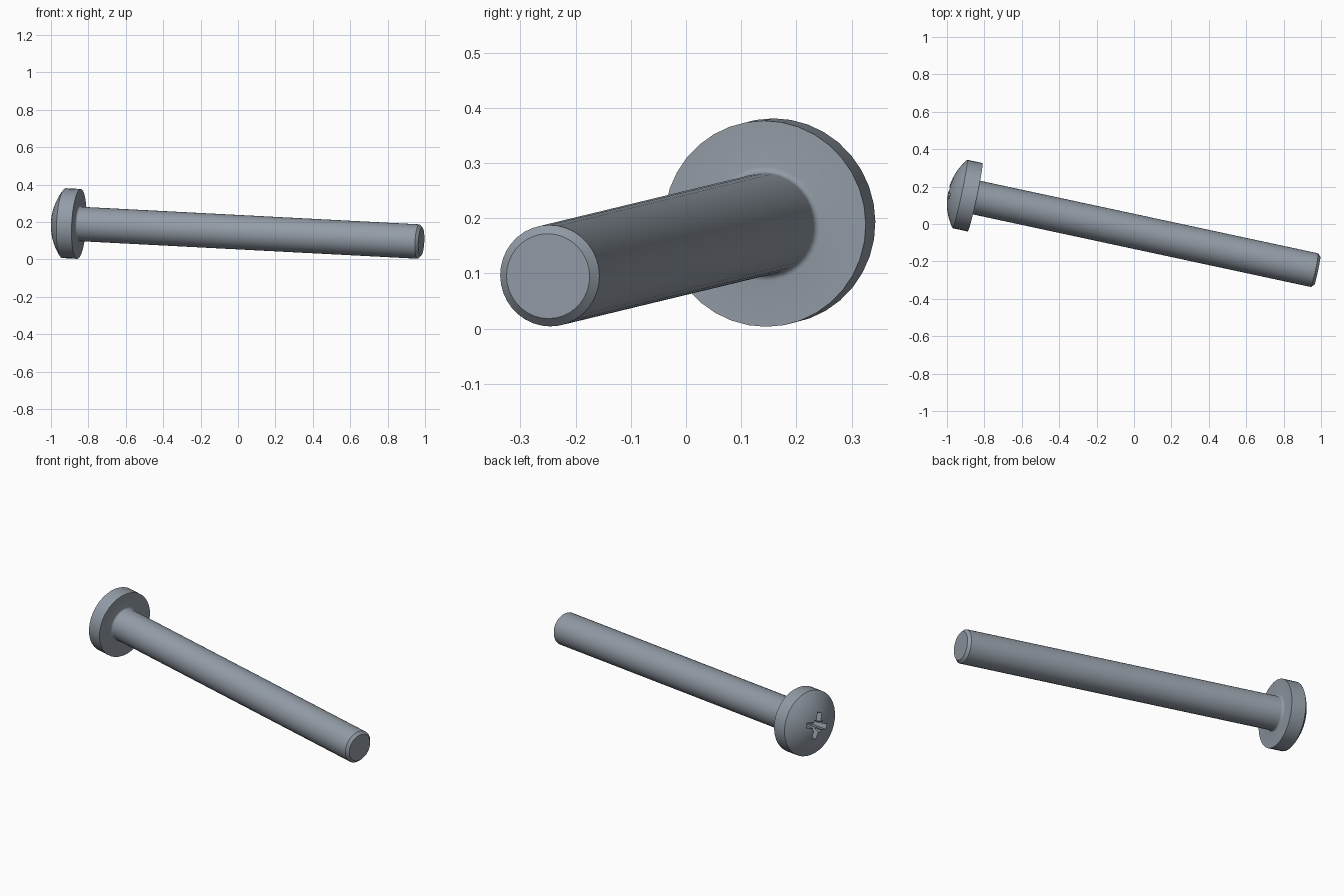
import bpy
import bmesh
from math import sin, cos, pi, asin, radians
from mathutils import Vector, Matrix

cube = bpy.data.objects.get("Cube")
if cube:
    bpy.data.objects.remove(cube, do_unlink=True)

steel = bpy.data.materials.new("steel_grey")
steel.use_nodes = True
COLOUR = (0.29, 0.33, 0.38, 1)
steel.diffuse_color = COLOUR
steel.node_tree.nodes["Principled BSDF"].inputs["Base Color"].default_value = COLOUR

# Screw axis, from the underside of the head to the tip
seat = Vector((-0.85, 0.143, 0.19))
tip = Vector((0.98, -0.25, 0.095))
axis = tip - seat
length = axis.length
place = Matrix.Translation(seat) @ axis.to_track_quat('Z', 'Y').to_matrix().to_4x4()

HEAD_R, SHANK_R, RIM, DOME = 0.187, 0.092, 0.083, 0.064
SEGMENTS = 36
FILLET, CHAMFER = 0.012, 0.015


def make_object(name, bm):
    mesh = bpy.data.meshes.new(name)
    bm.normal_update()
    bm.to_mesh(mesh)
    bm.free()
    mesh.materials.append(steel)
    obj = bpy.data.objects.new(name, mesh)
    obj.matrix_world = place
    bpy.context.collection.objects.link(obj)
    return obj


def lathe(name, profile):
    """Spin (radius, height) points about the screw axis."""
    bm = bmesh.new()
    verts = [bm.verts.new((r, 0, z)) for r, z in profile]
    edges = [bm.edges.new(pair) for pair in zip(verts, verts[1:])]
    bmesh.ops.spin(bm, geom=verts + edges, cent=(0, 0, 0), axis=(0, 0, 1),
                   angle=2 * pi, steps=SEGMENTS)
    bmesh.ops.remove_doubles(bm, verts=bm.verts, dist=0.0001)
    bmesh.ops.recalc_face_normals(bm, faces=bm.faces)
    return make_object(name, bm)


def recess_bar(half_length, half_width, depth, angle):
    """Tapered bar that cuts two opposite wings of the drive recess."""
    bm = bmesh.new()
    bmesh.ops.create_cube(bm, size=2)
    top = -RIM - DOME - 0.02
    for v in bm.verts:
        outer = v.co.z < 0
        taper = 1 if outer else 0.6
        v.co = (v.co.x * half_length * taper, v.co.y * half_width * taper,
                top if outer else top + 0.02 + depth)
    bmesh.ops.rotate(bm, verts=bm.verts, matrix=Matrix.Rotation(angle, 3, 'Z'))
    bmesh.ops.recalc_face_normals(bm, faces=bm.faces)
    cutter = make_object("recess_cutter", bm)
    cutter.hide_render = True
    return cutter


# One profile: domed head, straight rim, flat seat, fillet, shank, chamfer
dome_r = (HEAD_R ** 2 + DOME ** 2) / (2 * DOME)
sweep = asin(HEAD_R / dome_r)
centre = dome_r - RIM - DOME
profile = [(dome_r * sin(sweep * i / 8), centre - dome_r * cos(sweep * i / 8))
           for i in range(9)]
profile.append((HEAD_R, 0))
for i in range(5):
    a = i / 4 * pi / 2
    profile.append((SHANK_R + FILLET * (1 - sin(a)), FILLET * (1 - cos(a))))
profile += [(SHANK_R, length - CHAMFER), (SHANK_R - CHAMFER, length), (0, length)]
screw = lathe("screw_body", profile)

# Cross recess: two wide bars and two narrow diagonal ones
bpy.context.view_layer.objects.active = screw
screw.select_set(True)
for i in range(4):
    turn = radians(20 + 45 * i)
    size = (0.05, 0.009, 0.03) if i % 2 else (0.085, 0.018, 0.09)
    cutter = recess_bar(*size, turn)
    cut = screw.modifiers.new("recess", 'BOOLEAN')
    cut.operation = 'DIFFERENCE'
    cut.solver = 'EXACT'
    cut.object = cutter
    bpy.ops.object.modifier_apply(modifier=cut.name)
    bpy.data.objects.remove(cutter, do_unlink=True)

bpy.ops.object.shade_smooth_by_angle(angle=radians(30))
